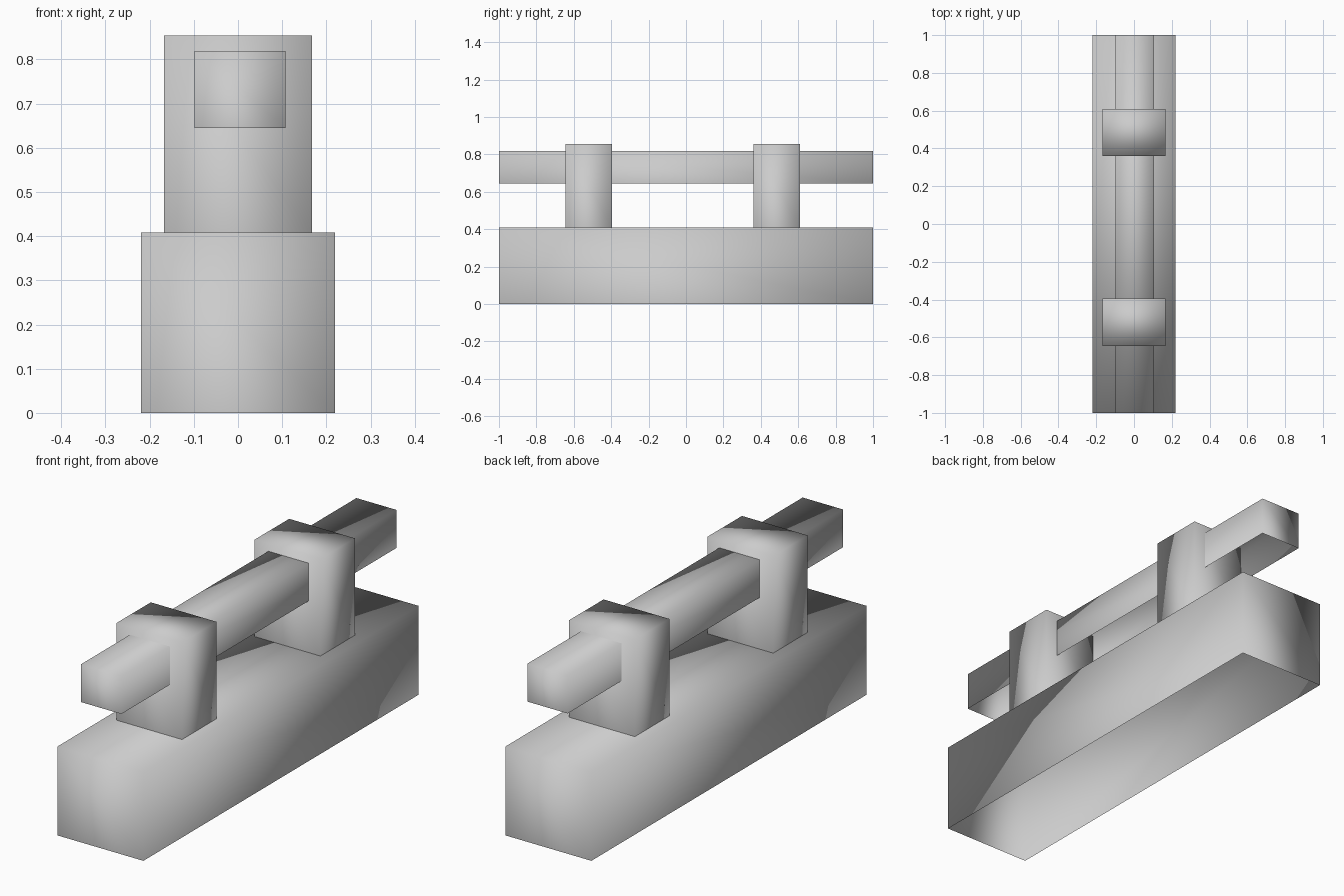
import bpy
import bmesh
from mathutils import Vector

cube = bpy.data.objects.get("Cube")
if cube:
    bpy.data.objects.remove(cube, do_unlink=True)

# Single plain grey
grey = bpy.data.materials.new("plain grey")
grey.use_nodes = True
colour = (0.6, 0.6, 0.6, 1)
grey.diffuse_color = colour
grey.node_tree.nodes["Principled BSDF"].inputs["Base Color"].default_value = colour


def open_block(name, low, high):
    """Smooth-shaded box between two opposite corners, open underneath."""
    low, high = Vector(low), Vector(high)
    bm = bmesh.new()
    bmesh.ops.create_cube(bm, size=1)
    bm.normal_update()
    bottom = [face for face in bm.faces if face.normal.z < -0.5]
    bmesh.ops.delete(bm, geom=bottom, context="FACES_ONLY")
    bmesh.ops.scale(bm, vec=high - low, verts=bm.verts)
    bmesh.ops.translate(bm, vec=(low + high) / 2, verts=bm.verts)
    for face in bm.faces:
        face.smooth = True
    mesh = bpy.data.meshes.new(name)
    bm.to_mesh(mesh)
    bm.free()
    mesh.materials.append(grey)
    obj = bpy.data.objects.new(name, mesh)
    bpy.context.collection.objects.link(obj)
    return obj


BASE_TOP = 0.408

# Long base beam
open_block("base", (-0.219, -1, 0), (0.219, 1, BASE_TOP))

# Two upright posts standing on the base
for name, y in (("front_post", -0.52), ("back_post", 0.485)):
    open_block(name, (-0.167, y - 0.125, BASE_TOP), (0.167, y + 0.125, 0.854))

# Rail running through both posts
open_block("rail", (-0.098, -1, 0.645), (0.107, 1, 0.819))
